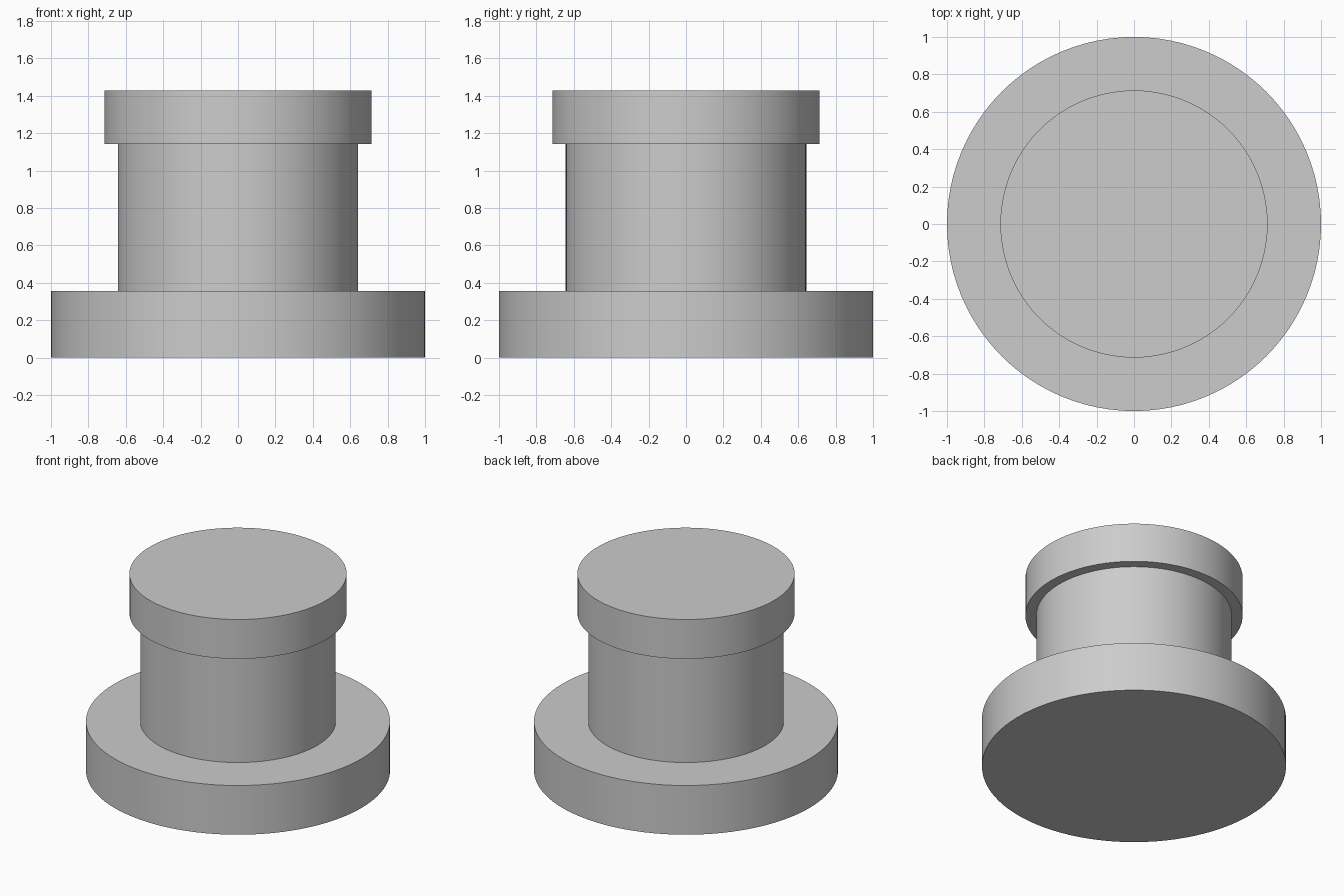
import bpy, bmesh, math

if "Cube" in bpy.data.objects:
    bpy.data.objects.remove(bpy.data.objects["Cube"])

SEGMENTS = 96
UNIT = 1 / 14

grey = bpy.data.materials.new("plain grey")
grey.diffuse_color = (0.604, 0.604, 0.604, 1)
grey.use_nodes = True
grey.node_tree.nodes["Principled BSDF"].inputs["Base Color"].default_value = grey.diffuse_color

# Half profile (radius, height): wide base flange, shaft, overhanging cap
profile = [(0, 0), (14, 0), (14, 5), (9, 5), (9, 16), (10, 16), (10, 20), (0, 20)]

# Lathe the profile around z into one closed solid
bm = bmesh.new()
verts = [bm.verts.new((r * UNIT, 0, z * UNIT)) for r, z in profile]
edges = [bm.edges.new(pair) for pair in zip(verts, verts[1:])]
bmesh.ops.spin(bm, geom=verts + edges, cent=(0, 0, 0), axis=(0, 0, 1),
               angle=math.tau, steps=SEGMENTS, use_duplicate=False)
bmesh.ops.remove_doubles(bm, verts=bm.verts[:], dist=1e-4)
bmesh.ops.recalc_face_normals(bm, faces=bm.faces[:])

mesh = bpy.data.meshes.new("flanged_plug")
bm.to_mesh(mesh)
bm.free()
mesh.materials.append(grey)
plug = bpy.data.objects.new("flanged_plug", mesh)
bpy.context.collection.objects.link(plug)

# Round walls smooth, rims sharp
bpy.context.view_layer.objects.active = plug
plug.select_set(True)
bpy.ops.object.shade_smooth_by_angle(angle=math.radians(30))
